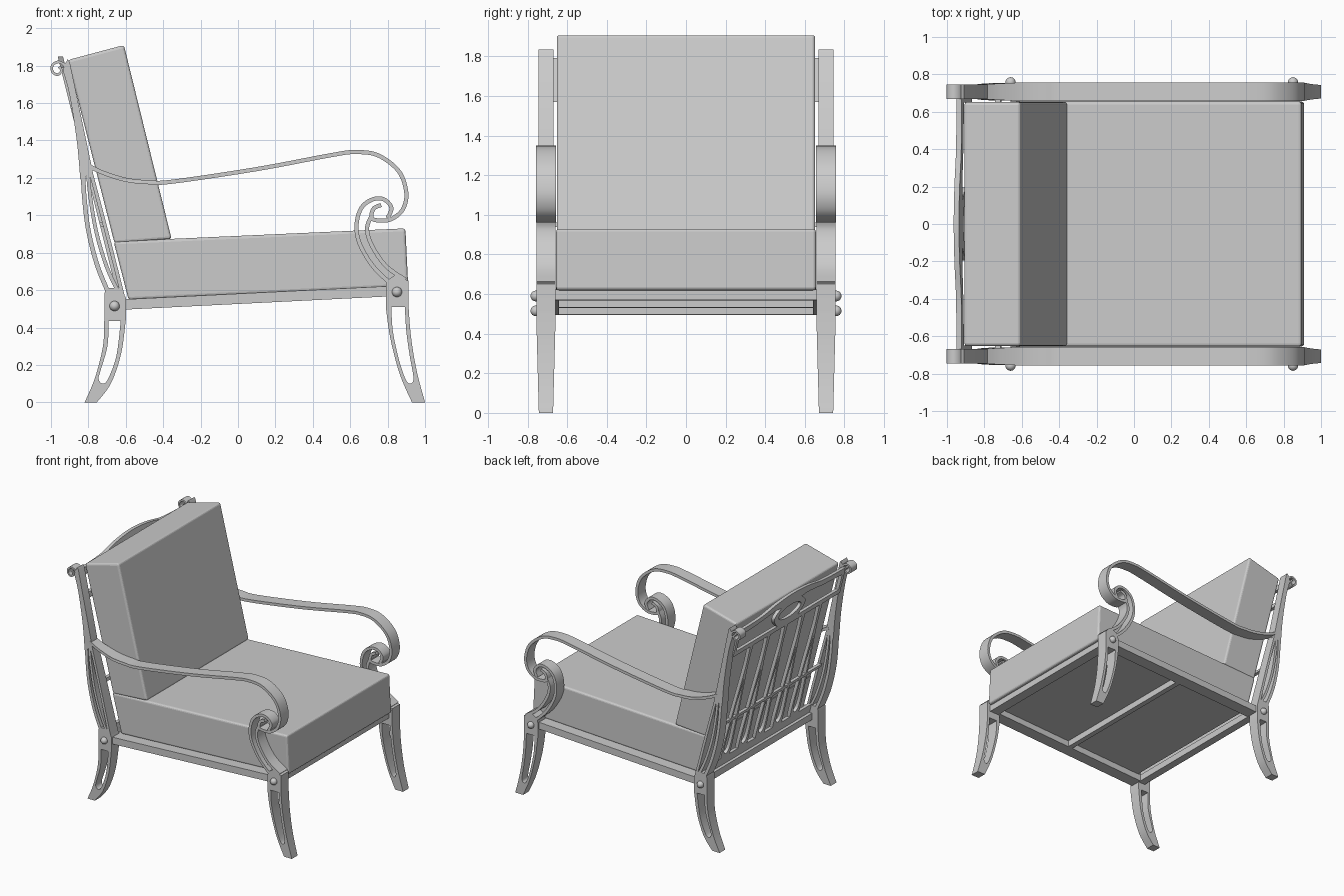
import bpy, bmesh, math
from mathutils import Vector

if "Cube" in bpy.data.objects:
    bpy.data.objects.remove(bpy.data.objects["Cube"])

YC = 0.707  # centre plane of a side frame


def smooth(pts, closed=False, n=6):
    """Catmull-Rom samples through a few points."""
    p = [Vector(a) for a in pts]
    m = len(p)
    out = []
    for i in range(m if closed else m - 1):
        if closed:
            a, b, c, d = (p[(i + k) % m] for k in (-1, 0, 1, 2))
        else:
            a, b, c, d = p[max(i - 1, 0)], p[i], p[i + 1], p[min(i + 2, m - 1)]
        for k in range(n):
            t = k / n
            out.append(0.5 * (2 * b + (c - a) * t + (2 * a - 5 * b + 4 * c - d) * t * t
                              + (3 * b - a - 3 * c + d) * t ** 3))
    if not closed:
        out.append(p[-1])
    return out


def band(pts, thick, n=8):
    """Outline of a strip following a smooth path."""
    c = smooth(pts, n=n)
    left, right = [], []
    for i, q in enumerate(c):
        d = (c[min(i + 1, len(c) - 1)] - c[max(i - 1, 0)]).normalized()
        o = Vector((-d.y, d.x)) * thick / 2
        left.append(q + o)
        right.append(q - o)
    return left + right[::-1]


def plate(name, loops, place, mirror=False):
    """Filled 2D outline with holes, extruded, then placed by a function of (u, v, side)."""
    cu = bpy.data.curves.new(name, 'CURVE')
    cu.dimensions, cu.fill_mode, cu.extrude = '2D', 'BOTH', 1.0
    for lp in loops:
        s = cu.splines.new('POLY')
        s.points.add(len(lp) - 1)
        for pt, q in zip(s.points, lp):
            pt.co = (q[0], q[1], 0, 1)
        s.use_cyclic_u = True
    tmp = bpy.data.objects.new("tmp", cu)
    bpy.context.collection.objects.link(tmp)
    dg = bpy.context.evaluated_depsgraph_get()
    me = bpy.data.meshes.new_from_object(tmp.evaluated_get(dg))
    bpy.data.objects.remove(tmp)
    bm = bmesh.new()
    bm.from_mesh(me)
    for v in bm.verts:
        v.co = place(v.co.x, v.co.y, 1 if v.co.z > 0 else -1)
    bmesh.ops.remove_doubles(bm, verts=bm.verts, dist=1e-5)
    bmesh.ops.recalc_face_normals(bm, faces=bm.faces)
    return finish(name, bm, mirror)


def finish(name, bm, mirror=False, bevel=0):
    me = bpy.data.meshes.new(name)
    bm.to_mesh(me)
    bm.free()
    ob = bpy.data.objects.new(name, me)
    bpy.context.collection.objects.link(ob)
    if not bevel:
        me.shade_smooth()
        me.set_sharp_from_angle(angle=math.radians(35))
    if mirror:
        m = ob.modifiers.new("Mirror", 'MIRROR')
        m.use_axis = (False, True, False)
    if bevel:
        b = ob.modifiers.new("Bevel", 'BEVEL')
        b.width, b.segments = bevel, 3
    return ob


def prism(name, quad, y0, y1, mirror=False, bevel=0):
    """Side-view polygon stretched from y0 to y1."""
    bm = bmesh.new()
    a = [bm.verts.new((x, y0, z)) for x, z in quad]
    b = [bm.verts.new((x, y1, z)) for x, z in quad]
    bm.faces.new(a)
    bm.faces.new(b[::-1])
    for i in range(len(quad)):
        j = (i + 1) % len(quad)
        bm.faces.new((a[i], b[i], b[j], a[j]))
    bmesh.ops.recalc_face_normals(bm, faces=bm.faces)
    return finish(name, bm, mirror, bevel)


def side(x, z, s):
    """Side frame placement: widest at the joints, slimmer at the feet and post tops."""
    if z < 0.45:
        hw = 0.036 + 0.012 * z / 0.45
    elif x < -0.6 and z > 0.6:
        hw = max(0.038, 0.048 - 0.015 * (z - 0.6))
    else:
        hw = 0.048
    return (x, YC + s * hw, z)


def arm_side(x, z, s):
    return (x, YC + s * (0.05 - 0.01 * max(0, min(1, (-0.6 - x) / 0.2))), z)


def back_plane(u, v, s):
    return (-0.625 - 0.25 * (v - 0.55) + s * 0.014, u, v)


# Cushions
prism("seat_cushion", [(-0.665, 0.86), (0.895, 0.93), (0.91, 0.62), (-0.585, 0.548)], -0.655, 0.655, bevel=0.015)
prism("back_cushion", [(-0.91, 1.83), (-0.61, 1.91), (-0.355, 0.873), (-0.66, 0.85)], -0.652, 0.652, bevel=0.015)

# Seat rails
prism("side_rail", [(-0.62, 0.495), (0.82, 0.567), (0.82, 0.622), (-0.62, 0.55)], 0.64, 0.74, mirror=True)
for name, x, w in (("front_rail", 0.845, 0.08), ("middle_rail", 0.1, 0.04), ("rear_rail", -0.63, 0.06)):
    z = 0.55 + (x + 0.6) * 0.05
    prism(name, [(x - w / 2, z - 0.055), (x + w / 2, z - 0.053), (x + w / 2, z), (x - w / 2, z - 0.002)], -0.66, 0.66)

# Front legs with slot
front = [(0.79, 0.62), (0.80, 0.655), (0.84, 0.68), (0.912, 0.65)]
front += smooth([(0.912, 0.51), (0.925, 0.35), (0.955, 0.17), (1.0, 0)])
front += smooth([(0.93, 0), (0.865, 0.15), (0.815, 0.34), (0.79, 0.51)])
slot = smooth([(0.82, 0.51), (0.828, 0.38), (0.86, 0.23), (0.895, 0.125), (0.92, 0.10), (0.938, 0.13), (0.918, 0.25), (0.90, 0.38), (0.892, 0.51)])
plate("front_leg", [front, slot], side, True)

# Rear legs with slot
rear = [(-0.60, 0.44), (-0.60, 0.56), (-0.63, 0.61), (-0.705, 0.61), (-0.715, 0.58)]
rear += smooth([(-0.715, 0.44), (-0.722, 0.3), (-0.765, 0.13), (-0.82, 0)])
rear += smooth([(-0.755, 0), (-0.68, 0.1), (-0.625, 0.26), (-0.60, 0.44)])[:-1]
slot = smooth([(-0.692, 0.435), (-0.698, 0.3), (-0.735, 0.17), (-0.745, 0.125), (-0.725, 0.10), (-0.695, 0.125), (-0.65, 0.25), (-0.627, 0.435)])
plate("rear_leg", [rear, slot], side, True)

# Back posts: three lower bars, a solid top and a small scroll
plate("post_outer_bar", [band([(-0.695, 0.59), (-0.755, 0.74), (-0.80, 0.92), (-0.822, 1.1), (-0.83, 1.26)], 0.024)], side, True)
plate("post_middle_bar", [band([(-0.64, 0.59), (-0.70, 0.72), (-0.755, 0.9), (-0.79, 1.1), (-0.805, 1.26)], 0.02)], side, True)
plate("post_inner_bar", [band([(-0.611, 0.55), (-0.70, 0.9), (-0.795, 1.26)], 0.02)], side, True)
top = smooth([(-0.843, 1.19), (-0.862, 1.4), (-0.90, 1.64), (-0.935, 1.77)]) + [(-0.93, 1.80), (-0.91, 1.835), (-0.90, 1.82), (-0.776, 1.23)]
plate("post_top", [top], side, True)
plate("post_scroll", [band([(-0.918, 1.77), (-0.93, 1.805), (-0.962, 1.82), (-0.992, 1.802), (-0.992, 1.768),
                            (-0.965, 1.752), (-0.944, 1.772), (-0.956, 1.795)], 0.014)], side, True)

# Arms with curled front end
plate("arm", [band([(-0.80, 1.265), (-0.72, 1.227), (-0.6, 1.19), (-0.48, 1.177), (-0.35, 1.18), (0.1, 1.247), (0.5, 1.322),
                    (0.63, 1.338), (0.75, 1.32), (0.86, 1.235), (0.90, 1.12), (0.88, 1.03), (0.82, 0.98), (0.76, 0.972),
                    (0.715, 0.985), (0.725, 1.035), (0.765, 1.055)], 0.022)], arm_side, True)

# Front scroll supports
plate("arm_support_outer", [band([(0.81, 0.64), (0.72, 0.73), (0.65, 0.85), (0.634, 0.95), (0.66, 1.04), (0.72, 1.085),
                                  (0.78, 1.085), (0.82, 1.04), (0.80, 0.985)], 0.022)], side, True)
plate("arm_support_inner", [band([(0.895, 0.655), (0.79, 0.73), (0.715, 0.84), (0.69, 0.93), (0.715, 1.0)], 0.022)], side, True)

# Joint bolts
for name, x, z in (("rear_bolt", -0.66, 0.515), ("front_bolt", 0.85, 0.59)):
    bm = bmesh.new()
    bmesh.ops.create_uvsphere(bm, u_segments=20, v_segments=12, radius=0.027)
    bmesh.ops.translate(bm, verts=bm.verts, vec=(x, 0.758, z))
    finish(name, bm, True)

# Crest rail with oval and side openings
ell = lambda cu, cv, a, b: [(cu + a * math.cos(t * math.pi / 16), cv + b * math.sin(t * math.pi / 16)) for t in range(32)]
crest = [(-0.68, 1.57), (0.68, 1.57)] + smooth([(0.68, 1.79), (0.4, 1.80), (0.2, 1.835), (0, 1.85), (-0.2, 1.835), (-0.4, 1.80), (-0.68, 1.79)])
opening = [(0.65, 1.61), (0.65, 1.74)] + smooth([(0.4, 1.755), (0.22, 1.775), (0.13, 1.77)]) + smooth([(0.18, 1.73), (0.195, 1.70), (0.18, 1.66), (0.13, 1.61)])
plate("crest_rail", [crest, ell(0, 1.695, 0.14, 0.055), opening, [(-u, v) for u, v in opening]], back_plane)

# Back slats with lancet openings, and cross bars
outer = [(0.055, 0.58), (0.06, 0.7), (0.055, 0.82), (0.04, 1.05), (0.022, 1.28), (0.014, 1.42), (0.02, 1.59)]
inner = [(0.0, 0.64), (0.03, 0.67), (0.038, 0.75), (0.032, 0.88), (0.018, 1.08), (0.0, 1.3)]
for i in range(5):
    c = (i - 2) * 0.22
    o, h = smooth(outer), smooth(inner)
    shape = [(c + q.x, q.y) for q in o] + [(c - q.x, q.y) for q in o[::-1]]
    hole = [(c + q.x, q.y) for q in h] + [(c - q.x, q.y) for q in h[-2:0:-1]]
    plate(f"back_slat_{i + 1}", [shape, hole], back_plane)
for name, v, t in (("back_cross_bar", 0.95, 0.012), ("back_bottom_rail", 0.585, 0.035)):
    plate(name, [[(-0.67, v - t), (0.67, v - t), (0.67, v + t), (-0.67, v + t)]], back_plane)
